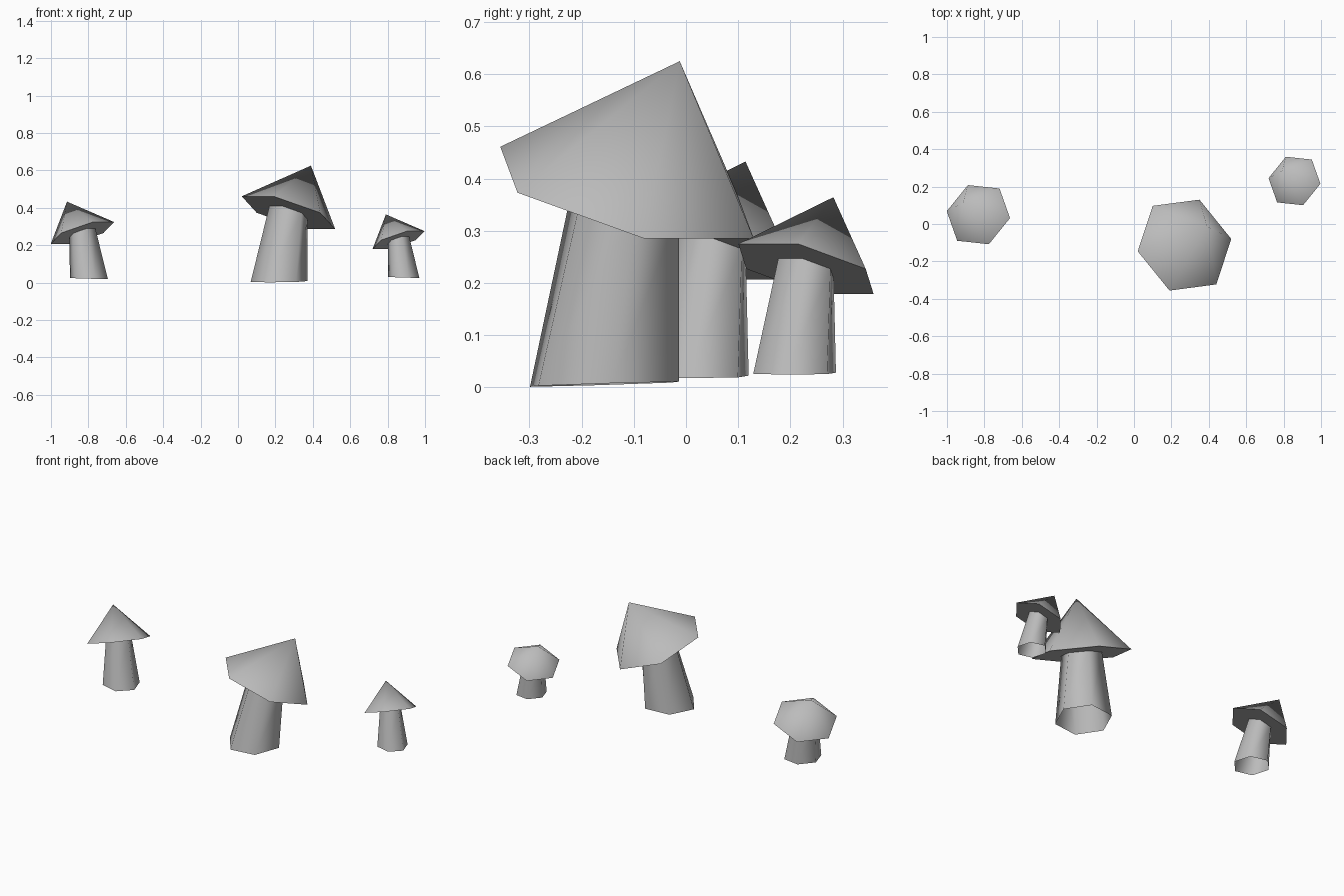
import bpy, bmesh
from math import radians
from mathutils import Vector, Matrix

if "Cube" in bpy.data.objects:
    bpy.data.objects.remove(bpy.data.objects["Cube"])

grey = bpy.data.materials.new("mushroom_grey")
grey.diffuse_color = (0.5, 0.5, 0.5, 1)
grey.use_nodes = True
grey.node_tree.nodes["Principled BSDF"].inputs["Base Color"].default_value = grey.diffuse_color


def hexagon(center, a, b):
    """Six corners spanned by two neighbouring spokes."""
    c, a, b = Vector(center), Vector(a), Vector(b)
    return [c + s for s in (a, b, b - a, -a, -b, a - b)]


def make(name, rings, apex, matrix, underside):
    """Loft hexagon rings, optionally closed to a point and underneath."""
    bm = bmesh.new()
    loops = [[bm.verts.new(p) for p in ring] for ring in rings]
    for lo, hi in zip(loops, loops[1:]):
        for i in range(6):
            j = (i + 1) % 6
            bm.faces.new((lo[i], lo[j], hi[j], hi[i]))
    if apex:
        tip = bm.verts.new(apex)
        for i in range(6):
            bm.faces.new((loops[-1][i], loops[-1][(i + 1) % 6], tip))
    if underside:
        bm.faces.new(loops[0][::-1])
    mesh = bpy.data.meshes.new(name)
    bm.to_mesh(mesh)
    bm.free()
    mesh.materials.append(grey)
    obj = bpy.data.objects.new(name, mesh)
    bpy.context.collection.objects.link(obj)
    mesh.transform(matrix)
    bpy.ops.object.select_all(action='DESELECT')
    obj.select_set(True)
    bpy.context.view_layer.objects.active = obj
    bpy.ops.object.shade_smooth_by_angle(angle=radians(65))


# Spokes of the tilted cap rim, relative to the rim centre
A, B = Vector((0.25, 0.033, -0.088)), Vector((0.08, 0.243, -0.088))
rim = hexagon((0, 0, 0), A, B)
stem_top = hexagon((0, 0, 0), A * 0.41, B * 0.41)
stem_foot = hexagon((-0.05, -0.043, -0.367), (0.152, 0.016, 0.002), (0.062, 0.143, 0.005))

# One mushroom shape, placed three times: rim centre, turn, size
for label, place, turn, size in (
        ("large", (0.27, -0.113, 0.373), 0, 1),
        ("medium", (-0.832, 0.05, 0.265), 102, 0.665),
        ("small", (0.858, 0.23, 0.227), 102, 0.545)):
    m = Matrix.Translation(place) @ Matrix.Rotation(radians(turn), 4, 'Z') @ Matrix.Scale(size, 4)
    make(label + "_cap", [rim], (0.12, 0.101, 0.252), m, True)
    make(label + "_stem", [stem_foot, stem_top], None, m, False)
